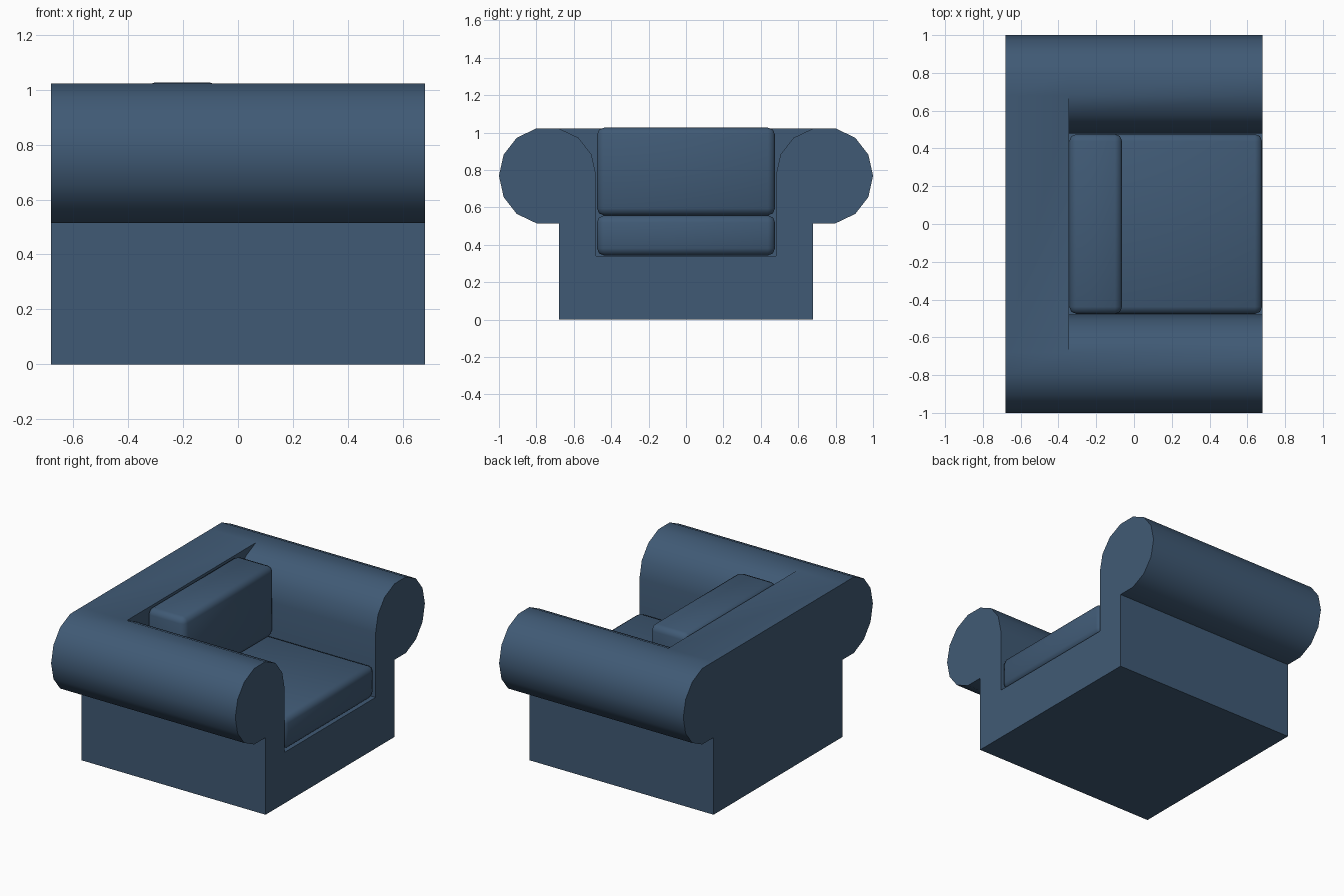
import bpy, bmesh, math

if "Cube" in bpy.data.objects:
    bpy.data.objects.remove(bpy.data.objects["Cube"])

fabric = bpy.data.materials.new("blue_grey_fabric")
fabric.diffuse_color = (0.051, 0.102, 0.178, 1)
fabric.use_nodes = True
fabric.node_tree.nodes["Principled BSDF"].inputs["Base Color"].default_value = fabric.diffuse_color

X_FRONT, X_WELL, X_BACK = 0.68, -0.345, -0.68


def finish(bm, name, angle=None):
    bmesh.ops.recalc_face_normals(bm, faces=bm.faces[:])
    me = bpy.data.meshes.new(name)
    bm.to_mesh(me)
    bm.free()
    me.materials.append(fabric)
    ob = bpy.data.objects.new(name, me)
    bpy.context.collection.objects.link(ob)
    bpy.ops.object.select_all(action='DESELECT')
    ob.select_set(True)
    bpy.context.view_layer.objects.active = ob
    if angle:
        bpy.ops.object.shade_smooth_by_angle(angle=math.radians(angle))
    else:
        bpy.ops.object.shade_smooth()
    return ob


# Frame: one profile in y-z, with rolled arms, swept along x
outer_half = [(0.68, 0), (0.68, 0.515), (0.8, 0.515), (0.905, 0.565), (0.975, 0.655),
              (1.0, 0.769), (0.975, 0.882), (0.905, 0.972), (0.8, 1.022), (0.68, 1.022)]
inner_half = [(0.575, 0.972), (0.505, 0.882), (0.48, 0.769), (0.48, 0.34)]


def mirrored(points):
    return [(-y, z) for y, z in reversed(points)]


outer = mirrored(outer_half) + outer_half       # left top, round the base, right top
inner = inner_half + mirrored(inner_half)       # right arm, well floor, left arm
bm = bmesh.new()


def ring(points, x):
    return [bm.verts.new((x, y, z)) for y, z in points]


front = ring(outer + inner, X_FRONT)
middle = ring(outer + inner, X_WELL)
back = ring(outer, X_BACK)
n, m = len(outer), len(outer + inner)
for i in range(m):
    j = (i + 1) % m
    bm.faces.new((front[i], front[j], middle[j], middle[i]))
for i in range(n - 1):
    bm.faces.new((middle[i], middle[i + 1], back[i + 1], back[i]))
bm.faces.new((middle[n - 1], middle[0], back[0], back[n - 1]))   # top of the backrest
bm.faces.new([middle[0], middle[n - 1]] + middle[n:])            # front of the backrest
bm.faces.new(front)
bm.faces.new(back)
finish(bm, "sofa_frame", 35)


# Cushions: softly bevelled boxes
def cushion(name, x0, x1, z0, z1, half_width=0.476):
    bm = bmesh.new()
    bmesh.ops.create_cube(bm, size=1)
    for v in bm.verts:
        v.co = ((x0 + x1) / 2 + v.co.x * (x1 - x0), v.co.y * 2 * half_width,
                (z0 + z1) / 2 + v.co.z * (z1 - z0))
    bmesh.ops.bevel(bm, geom=bm.edges[:], offset=0.038, segments=2, profile=0.5,
                    affect='EDGES')
    finish(bm, name)


cushion("seat_cushion", -0.343, 0.678, 0.343, 0.557)
cushion("back_cushion", -0.343, -0.063, 0.557, 1.026)
